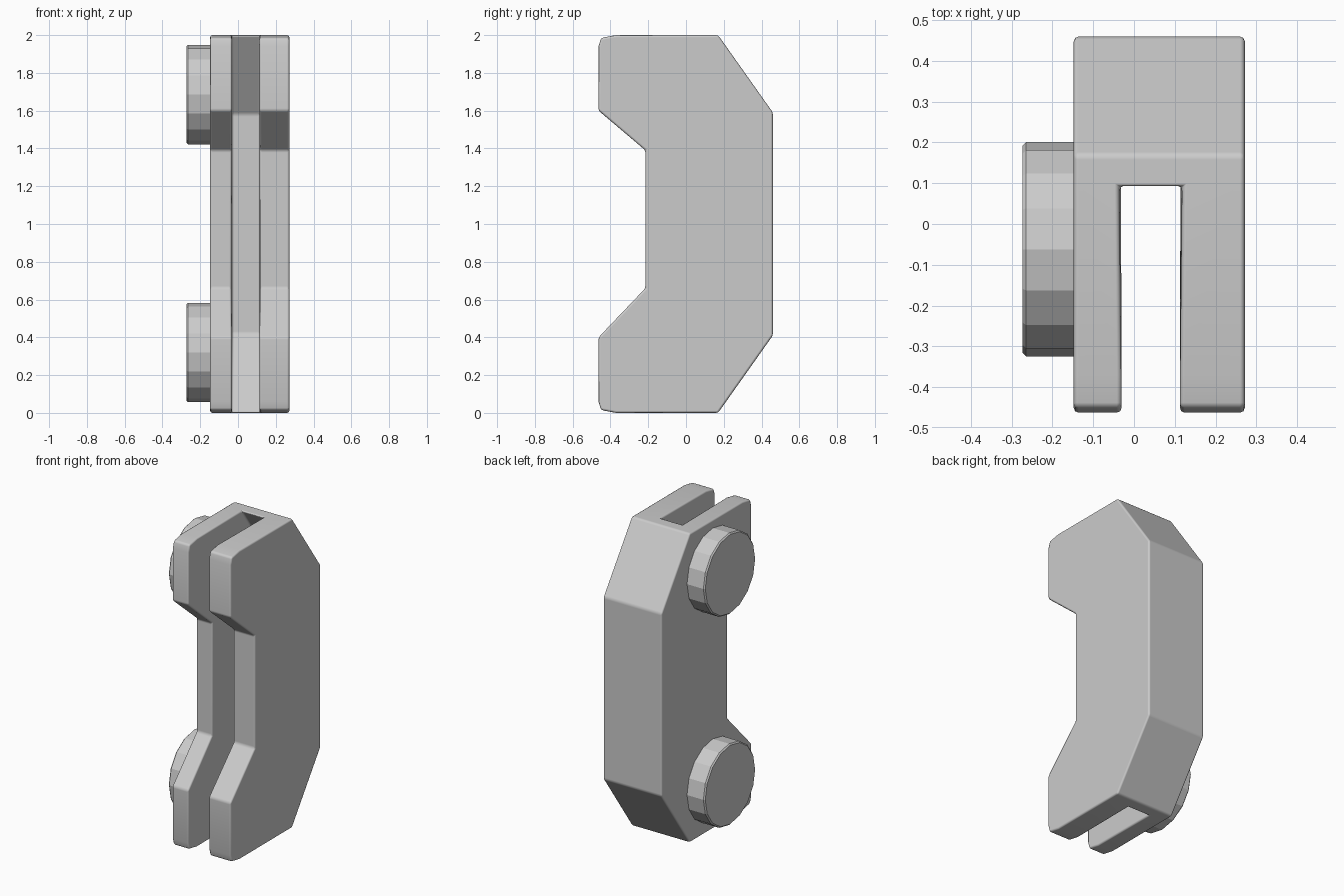
import bpy, bmesh, math

cube = bpy.data.objects.get("Cube")
if cube:
    bpy.data.objects.remove(cube)

grey = bpy.data.materials.new("plain grey")
grey.use_nodes = True
colour = (0.6, 0.6, 0.6, 1)
grey.diffuse_color = colour
grey.node_tree.nodes["Principled BSDF"].inputs["Base Color"].default_value = colour


def add_object(name, bm):
    bmesh.ops.recalc_face_normals(bm, faces=bm.faces)
    mesh = bpy.data.meshes.new(name)
    bm.to_mesh(mesh)
    bm.free()
    mesh.materials.append(grey)
    obj = bpy.data.objects.new(name, mesh)
    bpy.context.collection.objects.link(obj)
    return obj


def side_prism(name, profile, x0, x1, taper=0.0):
    """Extrude a (y, z) outline along x; taper narrows it towards the back."""
    bm = bmesh.new()
    face = bm.faces.new([bm.verts.new((x0, y, z)) for y, z in profile])
    new = bmesh.ops.extrude_face_region(bm, geom=[face])["geom"]
    bmesh.ops.translate(bm, vec=(x1 - x0, 0, 0),
                        verts=[v for v in new if isinstance(v, bmesh.types.BMVert)])
    middle = (x0 + x1) / 2
    for v in bm.verts:
        v.co.x += math.copysign(taper * v.co.y, middle - v.co.x)
    return add_object(name, bm)


def soften(obj, width, segments):
    bevel = obj.modifiers.new("soft edges", "BEVEL")
    bevel.width = width
    bevel.segments = segments
    bevel.limit_method = "ANGLE"
    bevel.angle_limit = math.radians(25)
    return bevel


# Bracket body with a notched front and chamfered back
outline = [(-0.45, 0.015), (-0.37, 0), (0.17, 0), (0.46, 0.41), (0.46, 1.59),
           (0.17, 2), (-0.37, 2), (-0.45, 1.985), (-0.463, 1.94), (-0.463, 1.6),
           (-0.215, 1.39), (-0.215, 0.66), (-0.463, 0.4), (-0.463, 0.06)]
body = side_prism("bracket_body", outline, -0.148, 0.272)

# Slot between the two prongs, its floor following the back
slot = [(-0.6, -0.14), (-0.01, -0.14), (0.38, 0.42), (0.38, 1.58),
        (-0.01, 2.14), (-0.6, 2.14)]
cutter = side_prism("slot_cutter", slot, -0.037, 0.119, 0.012)
cutter.hide_render = True
cut = body.modifiers.new("slot", "BOOLEAN")
cut.operation = "DIFFERENCE"
cut.solver = "EXACT"
cut.object = cutter
bpy.context.view_layer.objects.active = body
body.select_set(True)
bpy.ops.object.modifier_apply(modifier=cut.name)
bpy.data.objects.remove(cutter)
soften(body, 0.012, 2).harden_normals = True
body.data.polygons.foreach_set("use_smooth", [True] * len(body.data.polygons))

# Round faceted pads on one side
for name, z in (("upper_pad", 1.685), ("lower_pad", 0.32)):
    bm = bmesh.new()
    bmesh.ops.create_cone(bm, cap_ends=True, segments=16, radius1=0.263,
                          radius2=0.263, depth=0.145)
    pad = add_object(name, bm)
    pad.rotation_euler.y = math.pi / 2
    pad.location = (-0.2005, -0.062, z)
    soften(pad, 0.008, 1).angle_limit = math.radians(40)
